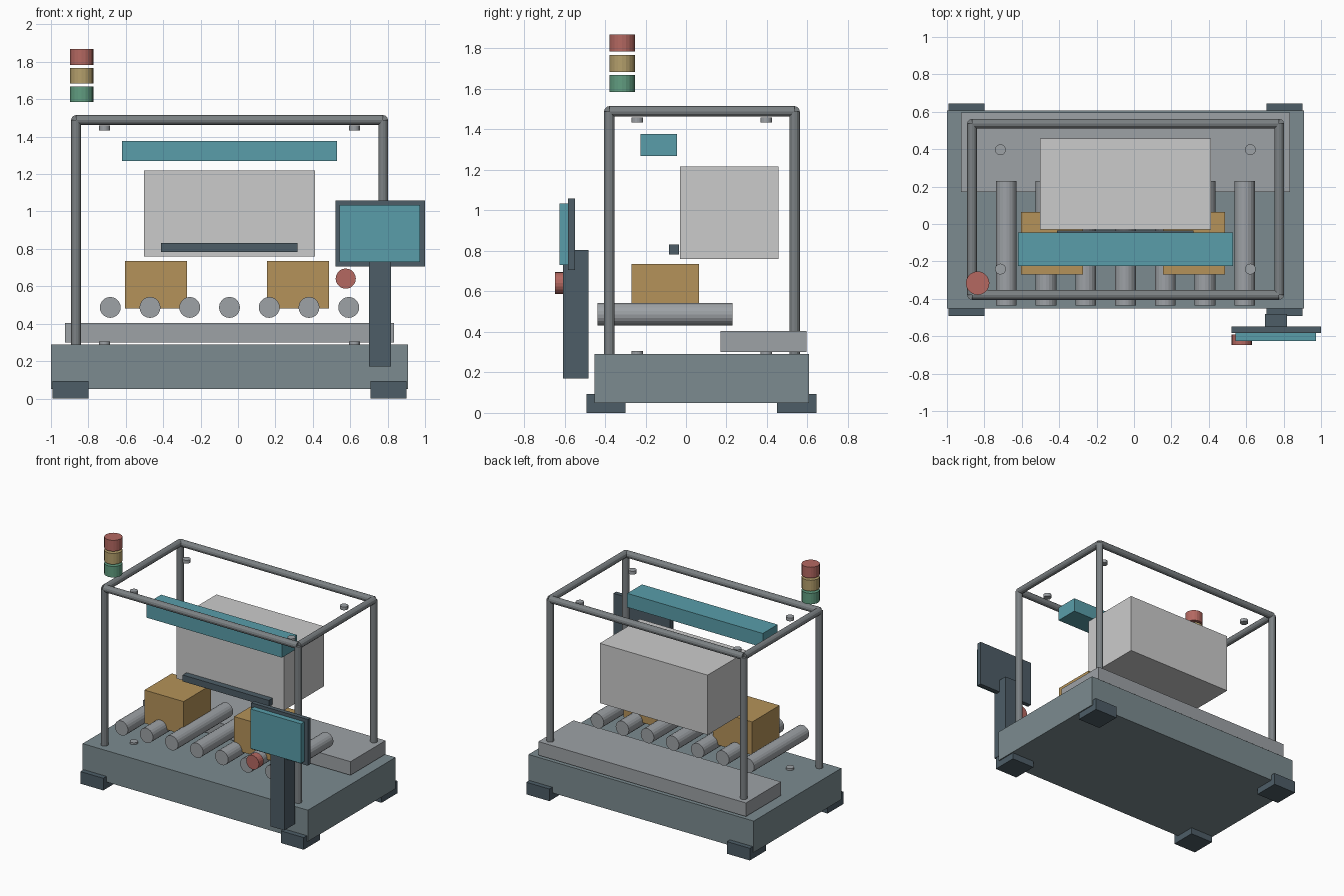
import bpy
from mathutils import Vector

if "Cube" in bpy.data.objects:
    bpy.data.objects.remove(bpy.data.objects["Cube"])


def material(name, rgb):
    m = bpy.data.materials.new(name)
    m.diffuse_color = (*rgb, 1)
    m.use_nodes = True
    m.node_tree.nodes["Principled BSDF"].inputs["Base Color"].default_value = m.diffuse_color
    return m


SLATE = material("slate", (0.20, 0.26, 0.28))
DARK = material("dark_steel", (0.075, 0.11, 0.135))
TEAL = material("teal", (0.10, 0.34, 0.40))
TAN = material("cardboard", (0.46, 0.29, 0.10))
RED = material("red", (0.46, 0.14, 0.12))
YELLOW = material("yellow", (0.46, 0.35, 0.15))
GREEN = material("green", (0.12, 0.34, 0.22))
STEEL = material("steel", (0.34, 0.36, 0.38))
TUBE = material("frame_steel", (0.20, 0.22, 0.23))


def finish(name, mat):
    ob = bpy.context.object
    ob.name = name
    if mat:
        ob.data.materials.append(mat)
    return ob


def box(name, x, y, z, mat=None):
    """Box from (min, max) ranges."""
    bpy.ops.mesh.primitive_cube_add(size=1)
    ob = finish(name, mat)
    ob.location = [(r[0] + r[1]) / 2 for r in (x, y, z)]
    ob.scale = [r[1] - r[0] for r in (x, y, z)]
    return ob


def rod(name, a, b, radius, mat=None, sides=20):
    """Cylinder between two points."""
    a, b = Vector(a), Vector(b)
    bpy.ops.mesh.primitive_cylinder_add(vertices=sides, radius=radius,
                                        depth=(b - a).length, location=(a + b) / 2)
    ob = finish(name, mat)
    ob.rotation_euler = (b - a).to_track_quat('Z', 'Y').to_euler()
    return ob


# Base, feet and rear deck
box("base", (-1.0, 0.91), (-0.453, 0.608), (0.05, 0.29), SLATE)
for x in (-0.895, 0.805):
    for y in (-0.395, 0.547):
        box("foot", (x - 0.097, x + 0.097), (y - 0.097, y + 0.097), (0, 0.093), DARK)
box("rear_deck", (-0.925, 0.835), (0.17, 0.595), (0.30, 0.404), STEEL)

# Conveyor rollers and cartons
for i in range(7):
    x = -0.683 + i * 0.2125
    rod("roller", (x, -0.437, 0.487), (x, 0.23, 0.487), 0.056, STEEL)
for x in (-0.439, 0.321):
    box("carton", (x - 0.166, x + 0.166), (-0.269, 0.063), (0.482, 0.736), TAN)

# Processing unit, its front bar and the overhead light bar
box("processing_unit", (-0.503, 0.411), (-0.029, 0.457), (0.76, 1.218))
box("sensor_bar", (-0.411, 0.319), (-0.083, -0.035), (0.783, 0.832), DARK)
box("overhead_bar", (-0.62, 0.53), (-0.224, -0.045), (1.27, 1.377), TEAL)

# Tube guard frame: posts and top rails
X0, X1, Y0, Y1, TOP = -0.866, 0.776, -0.379, 0.536, 1.489
corners = [(X0, Y0), (X1, Y0), (X1, Y1), (X0, Y1)]
for i, c in enumerate(corners):
    n = corners[(i + 1) % 4]
    rod("frame_post", (*c, 0.285), (*c, TOP), 0.026, TUBE, 12)
    rod("frame_rail", (*c, TOP), (*n, TOP), 0.026, TUBE, 12)

# Bolt caps on the base and beneath the top frame
for x in (-0.714, 0.622):
    for y in (-0.241, 0.397):
        for z in (0.28, 1.434):
            rod("bolt_cap", (x, y, z), (x, y, z + 0.025), 0.029, STEEL, 16)

# Signal tower
for name, z, mat in (("green", 1.584, GREEN), ("yellow", 1.684, YELLOW), ("red", 1.784, RED)):
    rod("signal_" + name, (-0.836, -0.316, z), (-0.836, -0.316, z + 0.084), 0.063, mat)

# Operator panel and stop button
box("panel_post", (0.70, 0.818), (-0.608, -0.481), (0.17, 0.804), DARK)
box("panel_housing", (0.52, 1.0), (-0.583, -0.549), (0.705, 1.059), DARK)
box("panel_screen", (0.544, 0.972), (-0.625, -0.583), (0.731, 1.034), TEAL)
rod("stop_button", (0.576, -0.59, 0.641), (0.576, -0.646, 0.641), 0.054, RED)
